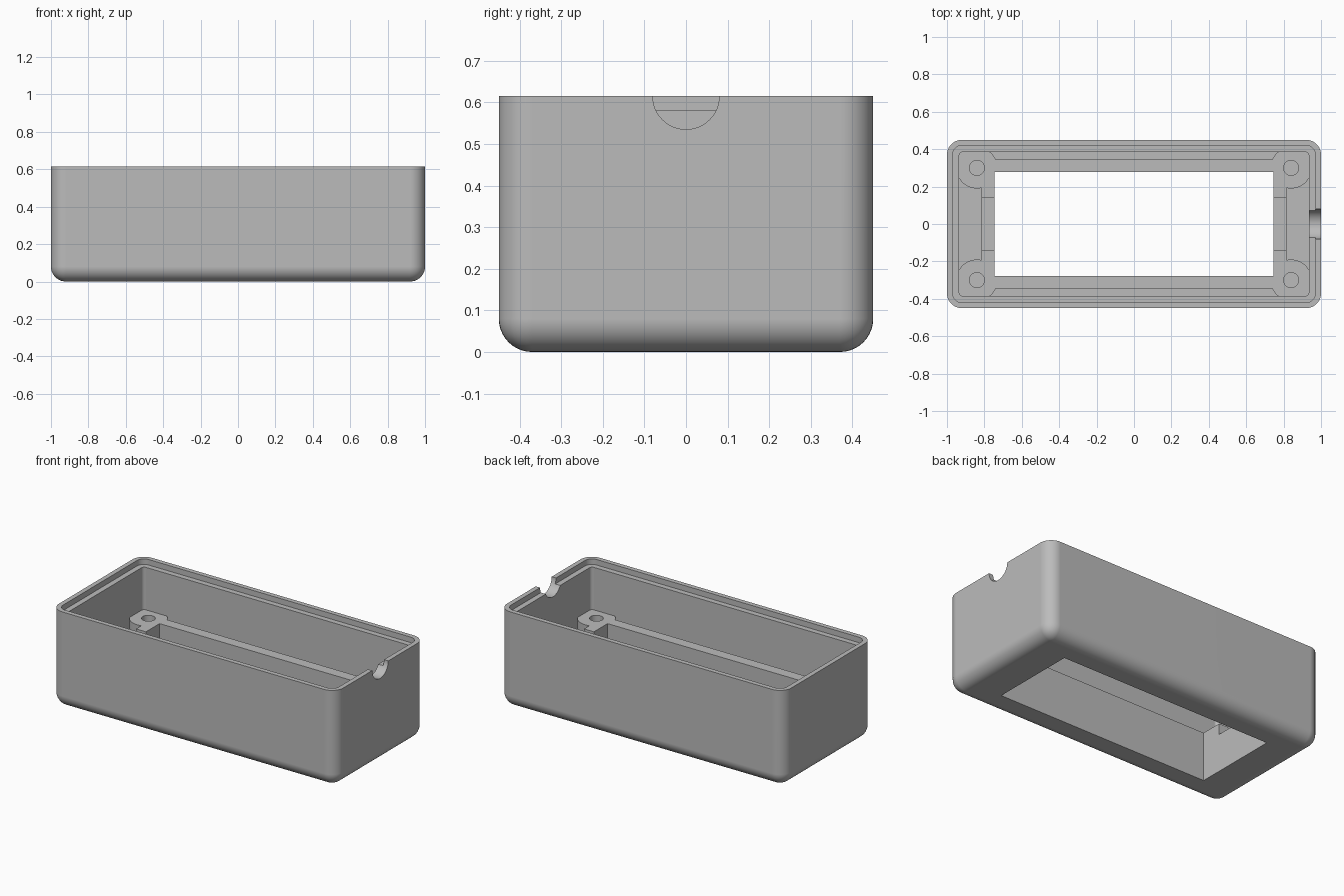
import bpy, bmesh
from math import sqrt, pi
from mathutils import Matrix

if "Cube" in bpy.data.objects:
    bpy.data.objects.remove(bpy.data.objects["Cube"], do_unlink=True)

HEIGHT, FLOOR, DECK = 0.615, 0.065, 0.31
HALF_X, HALF_Y = 0.935, 0.385          # cavity half sizes
BOSS_X, BOSS_Y, BOSS_R = 0.84, 0.30, 0.11

grey = bpy.data.materials.new("light grey plastic")
grey.use_nodes = True
colour = (0.5, 0.5, 0.5, 1)
grey.diffuse_color = colour
grey.node_tree.nodes["Principled BSDF"].inputs["Base Color"].default_value = colour


def finish(bm, name):
    bmesh.ops.recalc_face_normals(bm, faces=bm.faces)
    mesh = bpy.data.meshes.new(name)
    bm.to_mesh(mesh)
    bm.free()
    mesh.materials.append(grey)
    obj = bpy.data.objects.new(name, mesh)
    bpy.context.collection.objects.link(obj)
    return obj


def block(name, x0, x1, y0, y1, z0, z1, radius=0, round_bottom=False):
    """Box with rounded upright edges and, if asked, rounded bottom edges."""
    bm = bmesh.new()
    bmesh.ops.create_cube(bm, size=1)
    for v in bm.verts:
        v.co.x = x1 if v.co.x > 0 else x0
        v.co.y = y1 if v.co.y > 0 else y0
        v.co.z = z1 if v.co.z > 0 else z0
    if radius:
        edges = []
        for e in bm.edges:
            za, zb = (v.co.z for v in e.verts)
            if za != zb or (round_bottom and max(za, zb) == z0):
                edges.append(e)
        bmesh.ops.bevel(bm, geom=edges, offset=radius, segments=10,
                        profile=0.5, affect='EDGES')
    return finish(bm, name)


def cylinder(name, radius, depth, matrix):
    bm = bmesh.new()
    bmesh.ops.create_cone(bm, cap_ends=True, segments=48, radius1=radius,
                          radius2=radius, depth=depth, matrix=matrix)
    return finish(bm, name)


def prism(name, outline, z0, z1):
    bm = bmesh.new()
    face = bm.faces.new([bm.verts.new((x, y, z0)) for x, y in outline])
    result = bmesh.ops.extrude_face_region(bm, geom=[face])
    top = [g for g in result["geom"] if isinstance(g, bmesh.types.BMVert)]
    bmesh.ops.translate(bm, verts=top, vec=(0, 0, z1 - z0))
    return finish(bm, name)


def boss_arc(start, end, steps=12):
    """Pairs (along, across) measured from a boss centre on its round side."""
    for i in range(steps + 1):
        across = start + (end - start) * i / steps
        yield -sqrt(BOSS_R ** 2 - across ** 2), across


# Outer body, then everything carved from it
case = block("case_body", -1, 1, -0.45, 0.45, 0, HEIGHT, 0.08, True)
cutters = [
    block("lid_rebate", -0.97, 0.97, -0.42, 0.42, 0.58, 0.8, 0.05),
    block("main_cavity", -HALF_X, HALF_X, -HALF_Y, HALF_Y, DECK, 0.7, 0.02),
    block("display_window", -0.745, 0.745, -0.277, 0.277, -0.1, 0.4),
    cylinder("cable_notch", 0.08, 0.3,
             Matrix.Translation((1.03, 0, HEIGHT)) @ Matrix.Rotation(pi / 2, 4, 'Y')),
]

# Pockets between the window frame and the walls, ending at the round bosses
long_arc = [(BOSS_X + a, BOSS_Y + c) for a, c in boss_arc(0.045, HALF_Y - BOSS_Y)]
short_arc = [(BOSS_X + c, BOSS_Y + a) for a, c in boss_arc(-0.025, HALF_X - BOSS_X)]
for s, side in ((1, "a"), (-1, "b")):
    outline = [(x, s * y) for x, y in long_arc]
    outline += [(-x, s * y) for x, y in reversed(long_arc)]
    cutters.append(prism("long_pocket_" + side, outline, FLOOR, 0.4))
    outline = [(s * x, y) for x, y in short_arc]
    outline += [(s * x, -y) for x, y in reversed(short_arc)]
    cutters.append(prism("short_pocket_" + side, outline, FLOOR, 0.4))
    # Shallow gap in each short side of the window frame
    xs = sorted((s * 0.7, s * 0.83))
    cutters.append(block("frame_gap_" + side, *xs, -0.14, 0.14, 0.24, 0.4))
    # Screw holes in the corner bosses
    for t in (1, -1):
        cutters.append(cylinder("screw_hole", 0.04, 0.3,
                                Matrix.Translation((s * BOSS_X, t * BOSS_Y, 0.25))))

bpy.context.view_layer.objects.active = case
case.select_set(True)
for cutter in cutters:
    cutter.hide_render = True
    mod = case.modifiers.new("carve", 'BOOLEAN')
    mod.operation = 'DIFFERENCE'
    mod.solver = 'EXACT'
    mod.object = cutter
    bpy.ops.object.modifier_apply(modifier=mod.name)
    bpy.data.objects.remove(cutter, do_unlink=True)

# Smooth fillets, crisp edges, flat walls
bpy.ops.object.shade_smooth_by_angle(angle=pi / 6)
weighted = case.modifiers.new("flat walls", 'WEIGHTED_NORMAL')
weighted.keep_sharp = True
